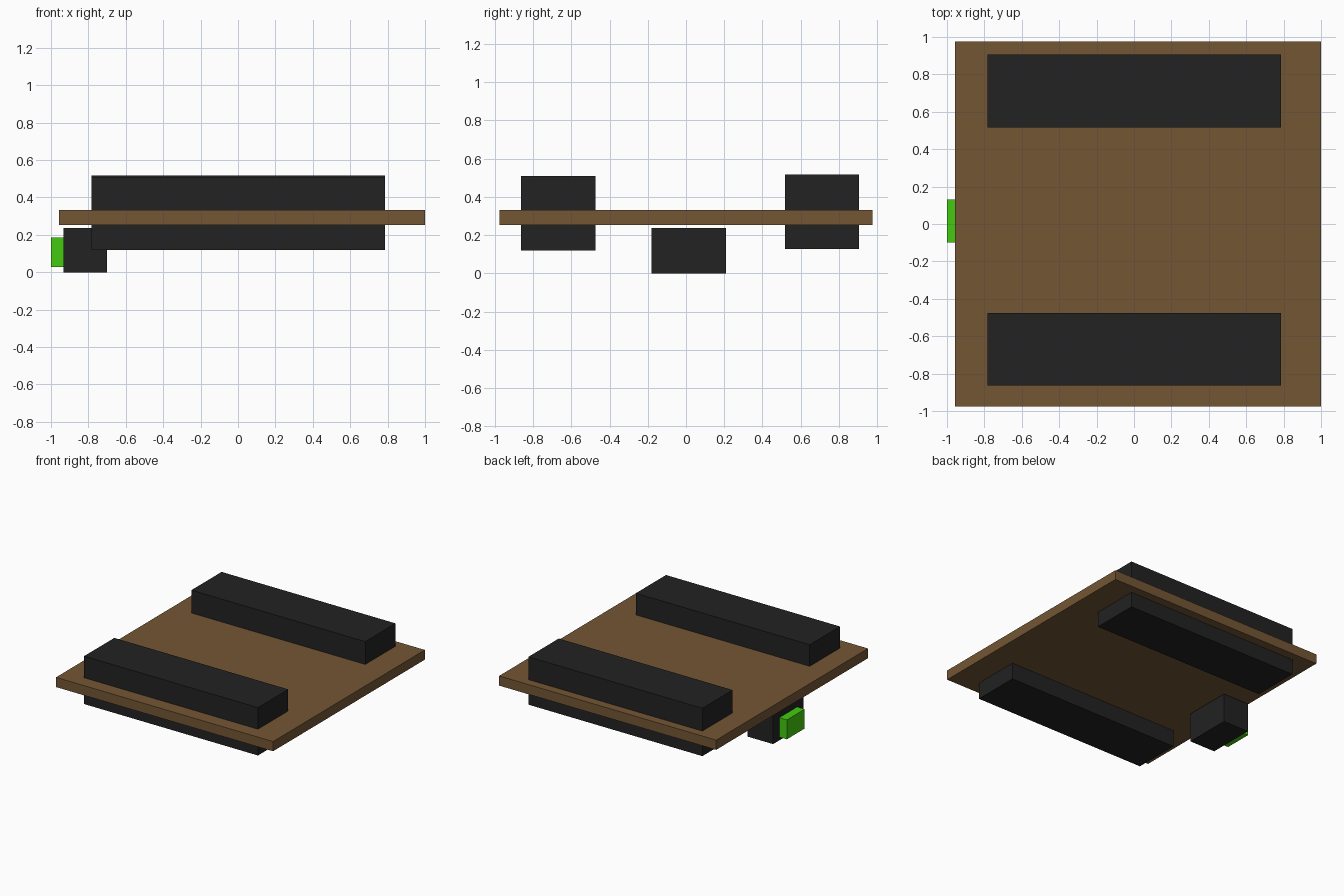
import bpy

if "Cube" in bpy.data.objects:
    bpy.data.objects.remove(bpy.data.objects["Cube"])


def material(name, color):
    mat = bpy.data.materials.new(name)
    mat.diffuse_color = (*color, 1)
    mat.use_nodes = True
    mat.node_tree.nodes["Principled BSDF"].inputs["Base Color"].default_value = mat.diffuse_color
    return mat


def box(name, x, y, z, mat):
    """Box spanning the (min, max) range on each axis."""
    spans = (x, y, z)
    bpy.ops.mesh.primitive_cube_add(size=1, location=[(a + b) / 2 for a, b in spans])
    obj = bpy.context.object
    obj.name = name
    obj.scale = [b - a for a, b in spans]
    bpy.ops.object.transform_apply(location=False, rotation=False, scale=True)
    obj.data.materials.append(mat)
    return obj


brown = material("wood_brown", (0.174, 0.093, 0.035))
black = material("matte_black", (0.016, 0.016, 0.016))
green = material("bright_green", (0.056, 0.59, 0.005))

# Flat board
box("board", (-0.956, 1.0), (-0.977, 0.977), (0.253, 0.332), brown)

# Long bars passing through the board
for name, y, z in (("front_bar", (-0.864, -0.475), (0.118, 0.508)),
                   ("back_bar", (0.517, 0.906), (0.128, 0.518))):
    box(name, (-0.782, 0.785), y, z, black)

# Small block below the left edge, with its green button
box("lower_block", (-0.932, -0.70), (-0.18, 0.21), (0.0, 0.236), black)
box("green_button", (-1.0, -0.92), (-0.10, 0.13), (0.027, 0.185), green)
